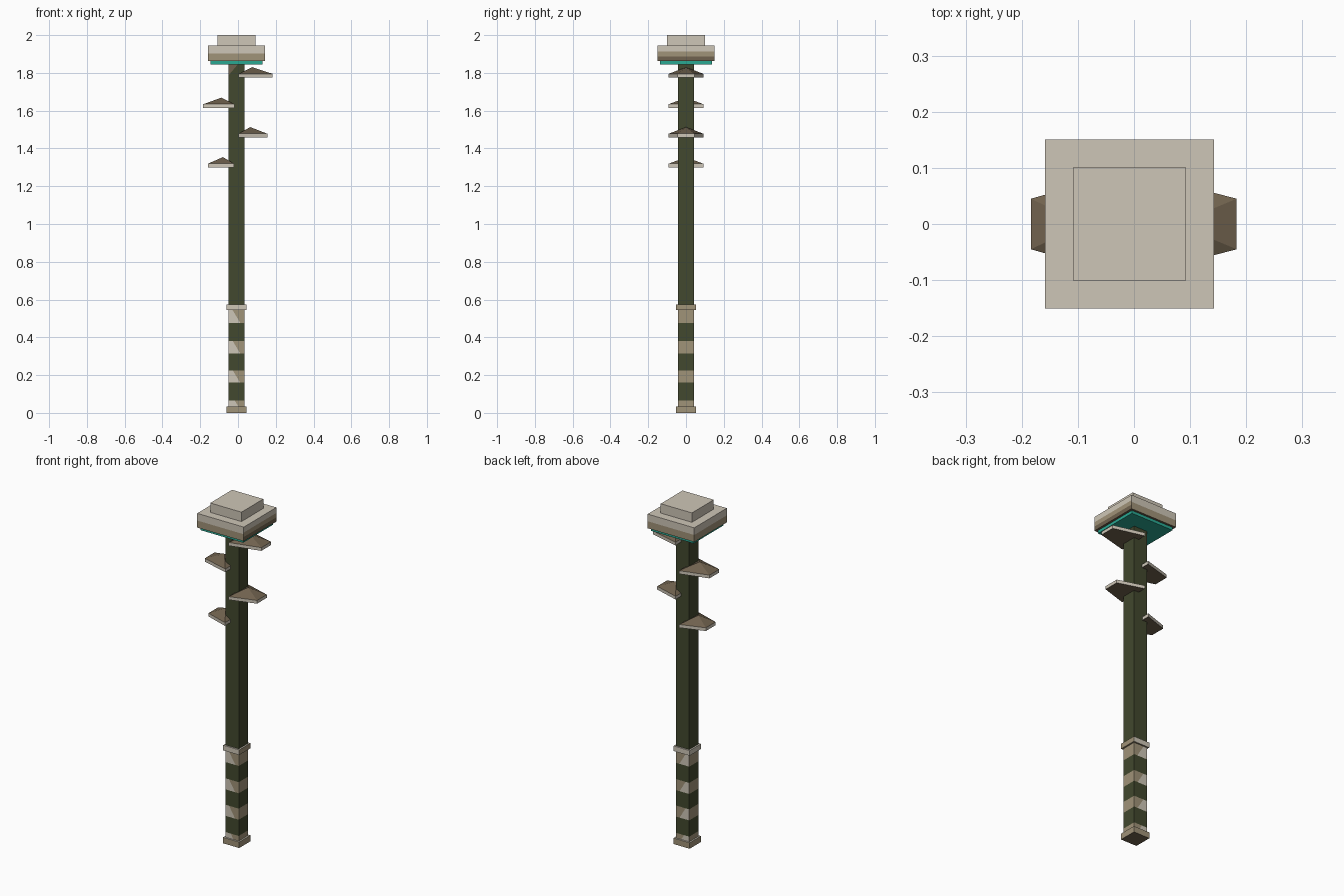
import bpy, bmesh
from mathutils import Vector

old = bpy.data.objects.get("Cube")
if old:
    bpy.data.objects.remove(old, do_unlink=True)

CX = -0.008  # axis of the column


def material(name, rgb):
    lin = [((c / 255 + 0.055) / 1.055) ** 2.4 for c in rgb] + [1.0]
    m = bpy.data.materials.new(name)
    m.use_nodes = True
    m.diffuse_color = lin
    bsdf = m.node_tree.nodes["Principled BSDF"]
    bsdf.inputs["Base Color"].default_value = lin
    bsdf.inputs["Roughness"].default_value = 0.9
    return m


LIGHT = material("pale stone", (206, 198, 183))
TAN = material("tan stone", (160, 147, 120))
BROWN = material("brown wood", (112, 98, 78))
GREEN = material("dark green", (66, 72, 46))
TEAL = material("teal", (42, 168, 146))


def finish(name, bm, mats, rule=None):
    """Turn a bmesh into an object, colouring faces with rule(centre, normal)."""
    bmesh.ops.recalc_face_normals(bm, faces=bm.faces)
    if rule:
        for f in bm.faces:
            f.material_index = rule(f.calc_center_median(), f.normal)
    mesh = bpy.data.meshes.new(name)
    bm.to_mesh(mesh)
    bm.free()
    for m in mats:
        mesh.materials.append(m)
    obj = bpy.data.objects.new(name, mesh)
    bpy.context.collection.objects.link(obj)
    return obj


def block(name, half, z0, z1, mats, rule=None, cuts=()):
    """Square block on the column axis; cuts are (point, normal) planes."""
    bm = bmesh.new()
    bmesh.ops.create_cube(bm, size=1)
    for v in bm.verts:
        v.co = Vector((CX + v.co.x * 2 * half, v.co.y * 2 * half,
                       z0 + (v.co.z + 0.5) * (z1 - z0)))
    for point, normal in cuts:
        bmesh.ops.bisect_plane(bm, geom=bm.verts[:] + bm.edges[:] + bm.faces[:],
                               plane_co=point, plane_no=normal)
    return finish(name, bm, mats, rule)


# Column shaft, with a worn corner at the top of the front
POST = 0.043
corner, slant = Vector((-0.052, 0, 1.785)), Vector((-1, 0, 0.85))
block("column", POST, 0.575, 1.85, [GREEN, BROWN],
      lambda c, n: int(n.y < -0.5 and (c - corner).dot(slant) > 0),
      [(corner, slant)])

# Striped lower column: alternating stone and green bands
levels = [0.035, 0.065, 0.16, 0.225, 0.315, 0.38, 0.475, 0.545]
for i, (z0, z1) in enumerate(zip(levels, levels[1:])):
    if i % 2:
        block(f"green_band_{i}", POST, z0, z1, [GREEN])
        continue
    mid, lean = Vector((CX, 0, (z0 + z1) / 2)), Vector((1, 0, 0.6))
    block(f"stone_band_{i}", POST, z0, z1, [LIGHT, TAN],
          lambda c, n: int(abs(n.x) > 0.5 or (c - mid).dot(lean) > 0),
          [(mid, lean)])

# Foot and collar
block("foot", 0.052, 0, 0.035, [TAN, LIGHT, BROWN],
      lambda c, n: 1 if n.z > 0.5 else 2 if n.z < -0.5 else 0)
block("collar", 0.052, 0.545, 0.575, [LIGHT, TAN],
      lambda c, n: int(n.x > 0.5 or n.z < -0.5))

# Head: teal plate, wide slab with a darker lower edge, small top block
block("teal_plate", 0.138, 1.845, 1.862, [TEAL])


def head_rule(c, n):
    if n.z > 0.5:
        return 0
    if n.z < -0.5:
        return 2
    if n.x > 0.5:
        return 2 if c.z < 1.887 else 1 if c.z < 1.913 else 0
    return int(c.z < 1.903)


block("head_slab", 0.151, 1.862, 1.945, [LIGHT, TAN, BROWN], head_rule,
      [(Vector((0, 0, z)), Vector((0, 0, 1))) for z in (1.887, 1.903, 1.913)])
block("head_top", 0.101, 1.945, 2.0, [LIGHT])


def ledge(name, inner, outer, apex, z):
    """Tapered ledge with pale edges and a low pyramid on top."""
    bm = bmesh.new()
    plan = [(inner, -0.092), (outer, -0.045), (outer, 0.045), (inner, 0.092)]
    low = [bm.verts.new((x, y, z)) for x, y in plan]
    top = [bm.verts.new((x, y, z + 0.019)) for x, y in plan]
    peak = bm.verts.new((apex, 0, z + 0.054))
    bm.faces.new(low)
    for i in range(4):
        j = (i + 1) % 4
        bm.faces.new((low[i], low[j], top[j], top[i]))
        bm.faces.new((top[i], top[j], peak))
    finish(name, bm, [BROWN, LIGHT], lambda c, n: int(abs(n.z) < 0.1))


# Ledges alternate between the two sides
ledge("left_ledge_upper", 0.003, 0.183, 0.075, 1.776)
ledge("right_ledge_upper", -0.018, -0.184, -0.088, 1.615)
ledge("left_ledge_lower", 0.003, 0.155, 0.065, 1.459)
ledge("right_ledge_lower", -0.02, -0.16, -0.08, 1.3)
